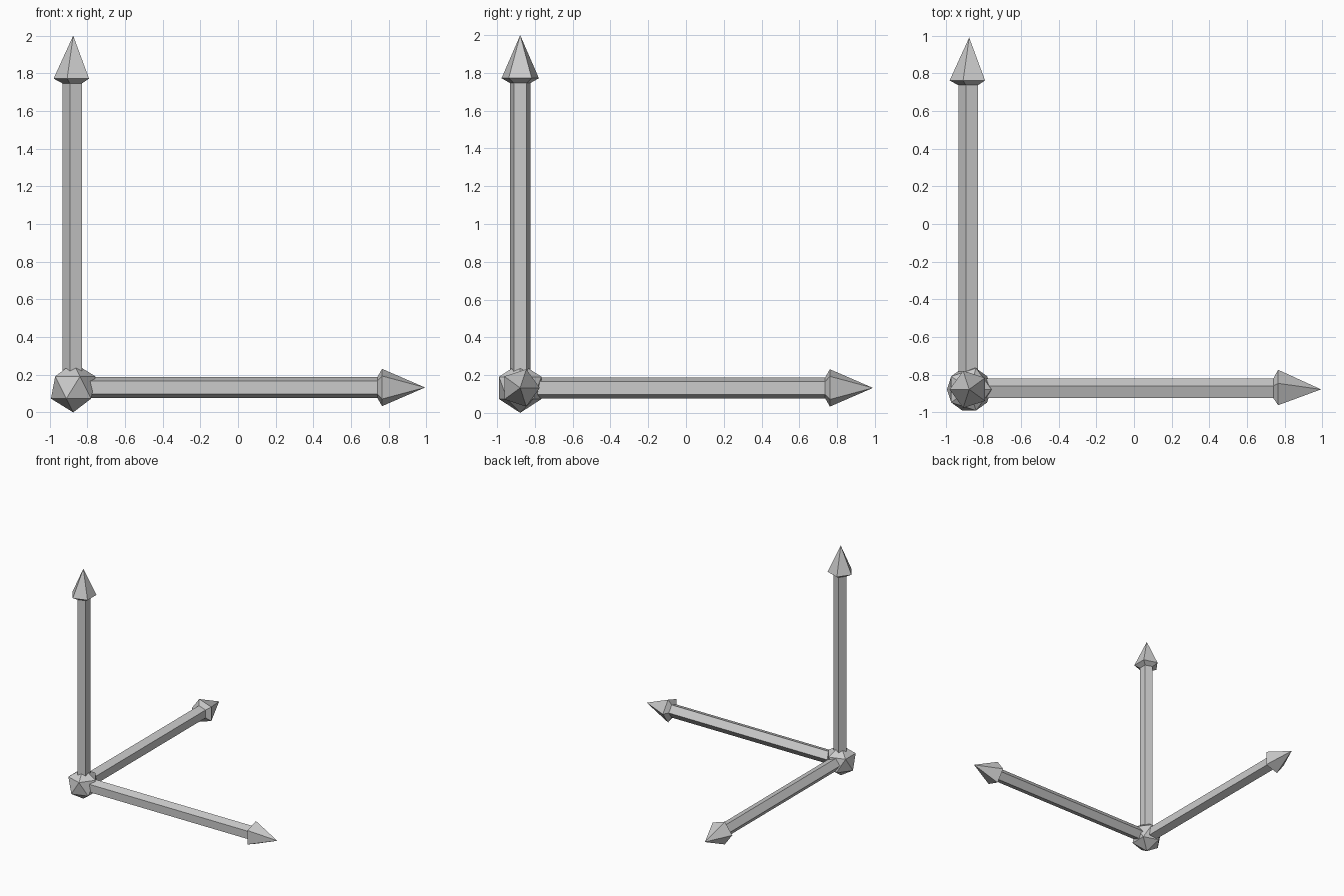
import bpy, bmesh, math
from mathutils import Vector

if "Cube" in bpy.data.objects:
    bpy.data.objects.remove(bpy.data.objects["Cube"])

CENTER = Vector((-0.875, -0.878, 0.132))
LENGTH = 1.868
# (distance along arrow, radius): shaft, flared collar, head's widest ring
PROFILE = [(0.0, 0.058), (1.615, 0.058), (1.640, 0.104)]
SIDES = 5


def finish(name, bm):
    bmesh.ops.recalc_face_normals(bm, faces=bm.faces)
    mesh = bpy.data.meshes.new(name)
    bm.to_mesh(mesh)
    bm.free()
    obj = bpy.data.objects.new(name, mesh)
    obj.location = CENTER
    bpy.context.collection.objects.link(obj)


def arrow(name, axis, ridge):
    """Five-sided arrow along axis, with one lengthwise edge facing ridge."""
    axis, ridge = Vector(axis), Vector(ridge)
    side = axis.cross(ridge)
    bm = bmesh.new()
    rings = []
    for dist, radius in PROFILE:
        ring = []
        for i in range(SIDES):
            a = math.tau * i / SIDES
            ring.append(bm.verts.new(axis * dist + (ridge * math.cos(a) + side * math.sin(a)) * radius))
        rings.append(ring)
    tip = bm.verts.new(axis * LENGTH)
    bm.faces.new(rings[0])
    for i in range(SIDES):
        j = (i + 1) % SIDES
        for low, high in zip(rings, rings[1:]):
            bm.faces.new((low[i], low[j], high[j], high[i]))
        bm.faces.new((rings[-1][i], rings[-1][j], tip))
    finish(name, bm)


# Faceted ball at the corner
bm = bmesh.new()
bmesh.ops.create_icosphere(bm, subdivisions=1, radius=CENTER.z)
finish("corner_ball", bm)

# Three axis arrows
arrow("right_arrow", (1, 0, 0), (0, 1, 0))
arrow("back_arrow", (0, 1, 0), (-1, 0, 0))
arrow("up_arrow", (0, 0, 1), (-1, 0, 0))
